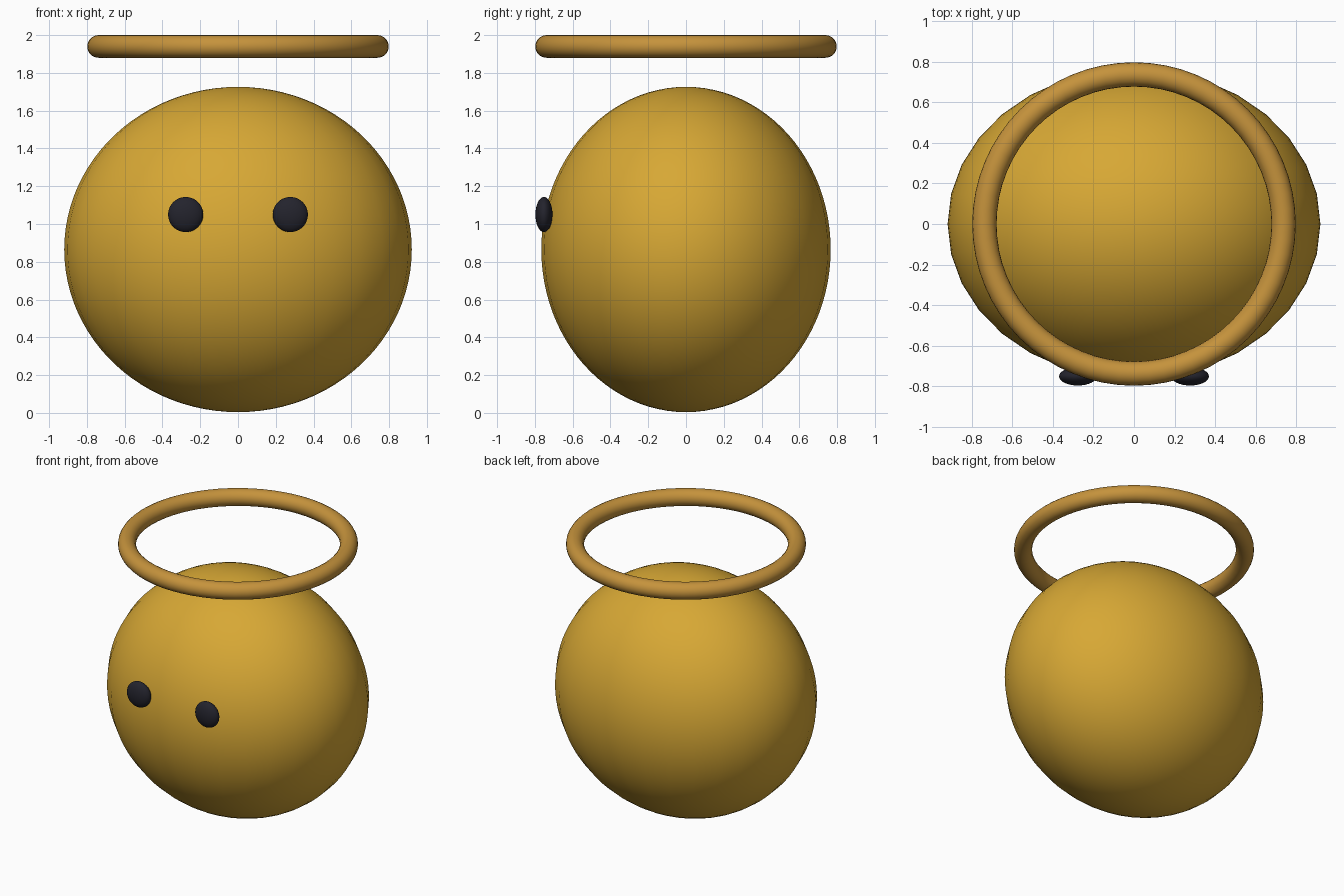
import bpy

if "Cube" in bpy.data.objects:
    bpy.data.objects.remove(bpy.data.objects["Cube"])


def material(name, rgb):
    m = bpy.data.materials.new(name)
    m.diffuse_color = (*rgb, 1.0)
    m.use_nodes = True
    m.node_tree.nodes["Principled BSDF"].inputs["Base Color"].default_value = m.diffuse_color
    return m


def finish(name, mat):
    obj = bpy.context.object
    obj.name = name
    obj.data.materials.append(mat)
    bpy.ops.object.shade_smooth()
    return obj


def ellipsoid(name, centre, radii, mat, segments, rings):
    bpy.ops.mesh.primitive_uv_sphere_add(segments=segments, ring_count=rings, radius=1, location=centre)
    bpy.context.object.scale = radii
    bpy.ops.object.transform_apply(location=False, rotation=False, scale=True)
    return finish(name, mat)


gold = material("golden yellow", (0.68, 0.39, 0.035))
bronze = material("bronze", (0.56, 0.29, 0.045))
black = material("near black", (0.017, 0.017, 0.026))

# Plump body
ellipsoid("body", (0, 0, 0.865), (0.92, 0.766, 0.861), gold, 32, 48)

# Eyes
for side, label in ((-1, "left"), (1, "right")):
    ellipsoid(label + "_eye", (side * 0.277, -0.752, 1.05), (0.093, 0.045, 0.093), black, 32, 24)

# Floating ring above the body
bpy.ops.mesh.primitive_torus_add(major_radius=0.738, minor_radius=0.06, major_segments=64,
                                 minor_segments=20, location=(0, 0, 1.94))
finish("floating_ring", bronze)
